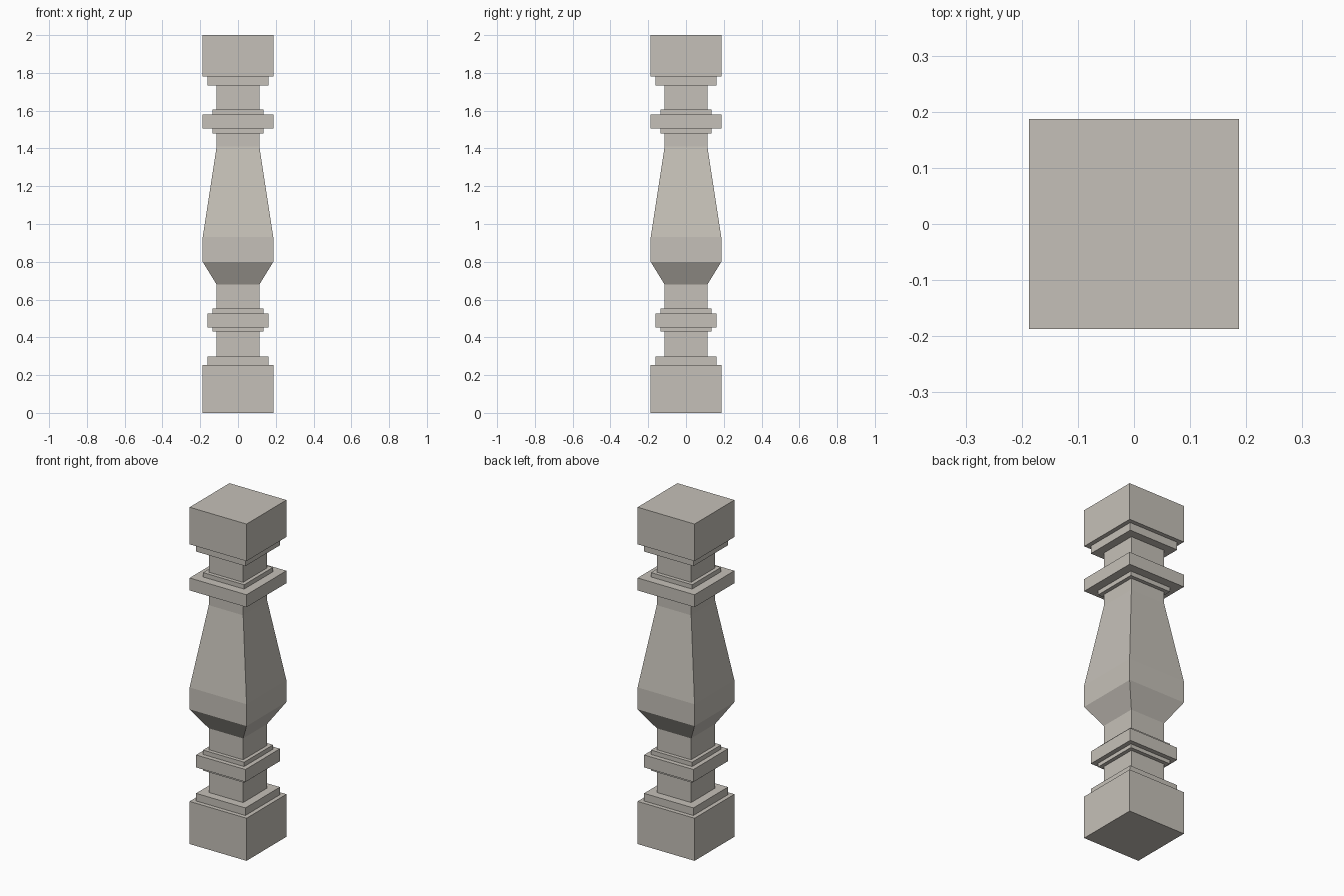
import bpy
import bmesh

cube = bpy.data.objects.get("Cube")
if cube:
    bpy.data.objects.remove(cube, do_unlink=True)

# One pale warm stone colour
STONE = (0.56, 0.53, 0.48, 1.0)
stone = bpy.data.materials.new("pale_stone")
stone.use_nodes = True
stone.diffuse_color = STONE
stone.node_tree.nodes["Principled BSDF"].inputs["Base Color"].default_value = STONE

# Half widths shared by the steps of the baluster
NECK, FILLET, BAND, BLOCK = 0.113, 0.135, 0.162, 0.187
CORNERS = ((-1, -1), (1, -1), (1, 1), (-1, 1))


def square_turning(name, profile, cap_bottom=False, cap_top=False):
    """Sweep a (half width, height) profile around a square plan."""
    bm = bmesh.new()
    rings = [[bm.verts.new((sx * w, sy * w, z)) for sx, sy in CORNERS]
             for w, z in profile]
    for low, high in zip(rings, rings[1:]):
        for i in range(4):
            j = (i + 1) % 4
            bm.faces.new((low[i], low[j], high[j], high[i]))
    if cap_bottom:
        bm.faces.new(rings[0][::-1])
    if cap_top:
        bm.faces.new(rings[-1])
    mesh = bpy.data.meshes.new(name)
    bm.to_mesh(mesh)
    bm.free()
    mesh.materials.append(stone)
    obj = bpy.data.objects.new(name, mesh)
    bpy.context.collection.objects.link(obj)
    return obj


def collar(name, width, z0, z1, z2, z3):
    """Projecting band with a thin fillet below and above it."""
    square_turning(name, [(NECK, z0), (FILLET, z0), (FILLET, z1), (width, z1),
                          (width, z2), (FILLET, z2), (FILLET, z3), (NECK, z3)])


# Base block with a step up to the neck
square_turning("base_block", [(BLOCK, 0), (BLOCK, 0.253), (BAND, 0.253),
                              (BAND, 0.298), (NECK, 0.298)], cap_bottom=True)
square_turning("lower_neck", [(NECK, 0.298), (NECK, 0.43)])
collar("lower_collar", BAND, 0.43, 0.452, 0.526, 0.552)

# Vase-shaped shaft, swelling low and tapering upward
square_turning("tapered_shaft", [(NECK, 0.552), (NECK, 0.679), (BLOCK, 0.80),
                                 (BLOCK, 0.93), (NECK, 1.41), (NECK, 1.48)])
collar("upper_collar", BLOCK, 1.48, 1.506, 1.58, 1.606)

# Neck and top block
square_turning("upper_neck", [(NECK, 1.606), (NECK, 1.734)])
square_turning("top_block", [(NECK, 1.734), (BAND, 1.734), (BAND, 1.78),
                             (BLOCK, 1.78), (BLOCK, 2.0)], cap_top=True)
